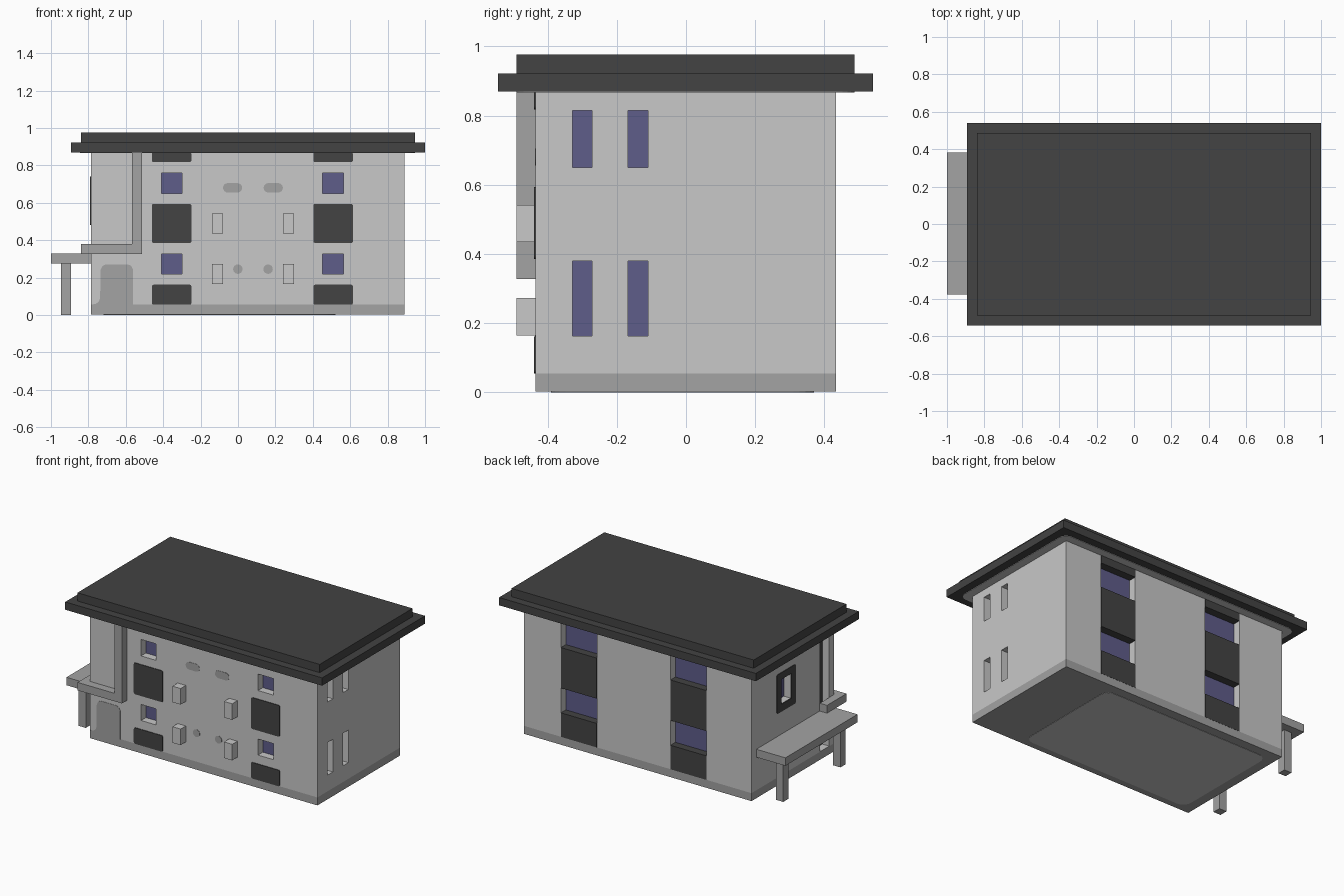
import bpy, bmesh, math

if "Cube" in bpy.data.objects:
    bpy.data.objects.remove(bpy.data.objects["Cube"])


def material(name, r, g, b):
    m = bpy.data.materials.new(name)
    m.diffuse_color = (r, g, b, 1)
    m.use_nodes = True
    m.node_tree.nodes["Principled BSDF"].inputs["Base Color"].default_value = m.diffuse_color
    return m


WALL = material("light_grey_wall", 0.58, 0.58, 0.58)
TRIM = material("mid_grey_trim", 0.366, 0.366, 0.366)
DARK = material("charcoal", 0.056, 0.056, 0.056)
GLASS = material("violet_glass", 0.114, 0.109, 0.254)

X0, X1, Y0, Y1 = -0.786, 0.89, -0.435, 0.433   # body outline
BASE, TOP, D = 0.055, 0.87, 0.055              # plinth top, eaves, recess depth


def finish(name, bm, mat):
    bmesh.ops.recalc_face_normals(bm, faces=bm.faces)
    me = bpy.data.meshes.new(name)
    bm.to_mesh(me)
    bm.free()
    ob = bpy.data.objects.new(name, me)
    bpy.context.collection.objects.link(ob)
    if mat:
        me.materials.append(mat)
    return ob


def add_box(bm, x, y, z):
    vs = bmesh.ops.create_cube(bm, size=1)["verts"]
    for v in vs:
        v.co = [(a + b) / 2 + c * (b - a) for (a, b), c in zip((x, y, z), v.co)]


def box(name, x, y, z, mat):
    bm = bmesh.new()
    add_box(bm, x, y, z)
    return finish(name, bm, mat)


def rounded(u0, u1, v0, v1, r, n=5):
    pts = []
    for k, (u, v) in enumerate(((u1 - r, v1 - r), (u0 + r, v1 - r), (u0 + r, v0 + r), (u1 - r, v0 + r))):
        for i in range(n + 1):
            a = (k + i / n) * math.pi / 2
            pts.append((u + r * math.cos(a), v + r * math.sin(a)))
    return pts


def plate(name, pts, axis, lo, hi, mat):
    """Flat outline extruded from lo to hi along the given axis."""
    def place(p, w):
        c = list(p)
        c.insert(axis, w)
        return c
    bm = bmesh.new()
    f = bm.faces.new([bm.verts.new(place(p, lo)) for p in pts])
    ext = bmesh.ops.extrude_face_region(bm, geom=[f])["geom"]
    for v in ext:
        if isinstance(v, bmesh.types.BMVert):
            v.co[axis] = hi
    bmesh.ops.remove_doubles(bm, verts=bm.verts, dist=1e-5)
    return finish(name, bm, mat)


# Walls and plinth
walls = box("walls", (X0, X1), (Y0, Y1), (BASE, TOP), WALL)
box("plinth", (X0, X1), (Y0, Y1), (0.002, BASE), TRIM)
plate("floor_underside", rounded(-0.72, 0.52, -0.39, 0.37, 0.06), 2, 0.0, 0.003, WALL)

# Two-step roof with a pale soffit
box("roof_lower", (-0.893, 1.0), (-0.543, 0.54), (TOP, 0.922), DARK)
box("roof_upper", (-0.84, 0.945), (-0.49, 0.487), (0.922, 0.977), DARK)
plate("soffit", rounded(-0.845, 0.945, -0.49, 0.487, 0.05), 2, TOP - 0.003, TOP + 0.002, WALL)

cut = bmesh.new()
E, T = 0.02, 0.004   # cutter overshoot, plate thickness

# Front windows and dark panels
for x0, x1 in ((-0.41, -0.30), (0.452, 0.565)):
    for z0, z1 in ((0.22, 0.327), (0.65, 0.76)):
        add_box(cut, (x0, x1), (Y0 - E, Y0 + D), (z0, z1))
        box("front_glass", (x0, x1), (Y0 + D - T, Y0 + D + T), (z0, z1), GLASS)
    c = (x0 + x1) / 2
    for z0, z1 in ((BASE, 0.162), (0.385, 0.594), (0.817, TOP)):
        plate("front_panel", rounded(c - 0.106, c + 0.106, z0, z1, 0.01), 1, Y0 - T, Y0 + T, DARK)

# Right side slit windows
for y0, y1 in ((-0.328, -0.272), (-0.167, -0.11)):
    for z0, z1 in ((0.163, 0.38), (0.65, 0.815)):
        add_box(cut, (X1 - D, X1 + E), (y0, y1), (z0, z1))
        box("right_glass", (X1 - D - T, X1 - D + T), (y0, y1), (z0, z1), GLASS)

# Back window columns with dark spandrels
for x0, x1 in ((-0.455, -0.19), (0.354, 0.618)):
    add_box(cut, (x0, x1), (Y1 - D, Y1 + E), (BASE + 0.001, TOP - 0.001))
    for z0, z1 in ((BASE, 0.215), (0.38, 0.65), (0.815, TOP)):
        box("back_panel", (x0, x1), (Y1 - D - T, Y1 + 0.001), (z0, z1), DARK)
    for z0, z1 in ((0.215, 0.38), (0.65, 0.815)):
        box("back_glass", (x0, x1), (Y1 - D - T, Y1 - D + T), (z0, z1), GLASS)

# Left side: framed window and tall dark recess
frame = plate("left_window_frame", rounded(-0.03, 0.168, 0.48, 0.74, 0.01), 0, X0 - T, X0 + T, DARK)
add_box(cut, (X0 - E, X0 + D), (0.02, 0.125), (0.53, 0.695))
box("left_glass", (X0 + D - T, X0 + D + T), (0.02, 0.125), (0.53, 0.695), GLASS)
add_box(cut, (X0 - E, X0 + D), (-0.385, -0.29), (BASE + 0.001, TOP - 0.001))
box("left_strip", (X0 + D - T, X0 + D + T), (-0.385, -0.29), (BASE, TOP), DARK)

# Cut the openings
cutter = finish("opening_cutter", cut, None)
cutter.hide_render = True
for ob in (walls, frame):
    mod = ob.modifiers.new("openings", "BOOLEAN")
    mod.operation = "DIFFERENCE"
    mod.solver = "EXACT"
    mod.object = cutter
    bpy.context.view_layer.objects.active = ob
    bpy.ops.object.modifier_apply(modifier=mod.name)
bpy.data.objects.remove(cutter)

# Corner bracket running from the eaves round to the left side
box("bracket_upright", (-0.567, -0.513), (-0.49, Y0), (0.327, TOP), TRIM)
box("bracket_front", (-0.84, -0.567), (-0.49, Y0), (0.327, 0.38), TRIM)
box("bracket_side", (-0.84, X0), (Y0, -0.285), (0.327, 0.38), TRIM)

# Porch canopy on two legs
box("canopy", (-1.0, X0), (-0.377, 0.382), (0.275, 0.328), TRIM)
for y in (-0.3, 0.302):
    box("canopy_leg", (-0.947, -0.893), (y - 0.027, y + 0.027), (0, 0.275), TRIM)

# Small boxes on the front wall
for x in (-0.11, 0.27):
    for z in (0.165, 0.435):
        box("wall_box", (x - 0.03, x + 0.03), (-0.49, Y0), (z, z + 0.107), WALL)

# Grey marks on the front wall
P = 0.002
for x0, x1, z, r in ((-0.08, 0.022, 0.68, 0.0249), (0.137, 0.24, 0.68, 0.0249),
                     (-0.026, 0.024, 0.245, 0.0245), (0.136, 0.186, 0.245, 0.0245)):
    plate("front_mark", rounded(x0, x1, z - 0.025, z + 0.025, r), 1, Y0 - P, Y0 + P, TRIM)
door = [(-0.786, BASE), (-0.562, BASE), (-0.562, 0.245), (-0.572, 0.263), (-0.59, 0.271),
        (-0.705, 0.271), (-0.725, 0.262), (-0.735, 0.24), (-0.737, 0.09), (-0.745, 0.07), (-0.76, 0.06)]
plate("front_door", door, 1, Y0 - P, Y0 + P, TRIM)
